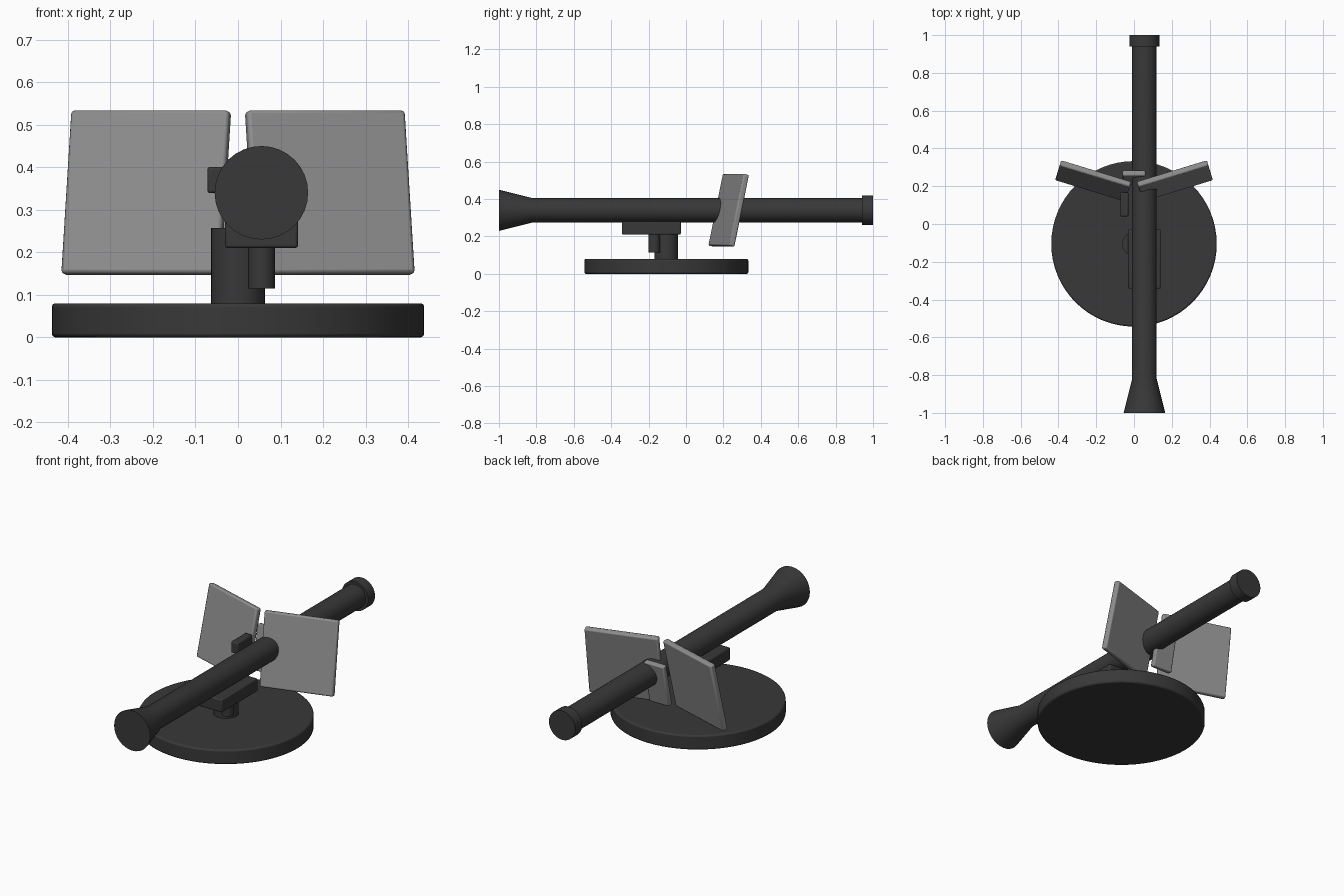
import bpy
import bmesh
from math import radians, cos, sin, pi
from mathutils import Matrix, Vector

cube = bpy.data.objects.get("Cube")
if cube:
    bpy.data.objects.remove(cube, do_unlink=True)


def make_material(name, rgb):
    mat = bpy.data.materials.new(name)
    mat.use_nodes = True
    colour = (*rgb, 1)
    mat.diffuse_color = colour
    mat.node_tree.nodes["Principled BSDF"].inputs["Base Color"].default_value = colour
    return mat


DARK = make_material("dark gunmetal", (0.04, 0.04, 0.04))
GREY = make_material("shield grey", (0.27, 0.27, 0.27))


def finish(name, bm, mat, bevel=0):
    bmesh.ops.recalc_face_normals(bm, faces=bm.faces)
    mesh = bpy.data.meshes.new(name)
    bm.to_mesh(mesh)
    bm.free()
    mesh.materials.append(mat)
    obj = bpy.data.objects.new(name, mesh)
    bpy.context.collection.objects.link(obj)
    if bevel:
        mod = obj.modifiers.new("soft edges", "BEVEL")
        mod.width = bevel
        mod.segments = 2
        mod.limit_method = "ANGLE"
        mod.angle_limit = radians(40)
    bpy.ops.object.select_all(action="DESELECT")
    bpy.context.view_layer.objects.active = obj
    obj.select_set(True)
    bpy.ops.object.shade_smooth_by_angle(angle=radians(30))
    return obj


def box(name, centre, size, mat, bevel=0.006, tilt=0, yaw=0):
    bm = bmesh.new()
    bmesh.ops.create_cube(bm, size=1)
    turn = Matrix.Rotation(radians(yaw), 4, "Z") @ Matrix.Rotation(radians(tilt), 4, "X")
    place = Matrix.Translation(centre) @ turn @ Matrix.Diagonal((*size, 1))
    bm.transform(place)
    return finish(name, bm, mat, bevel)


def turned(name, centre, profile, mat, along_y=False, sides=32, bevel=0):
    """Solid of revolution from (radius, position) pairs along z or y."""
    bm = bmesh.new()
    rings = []
    for r, h in profile:
        ring = []
        for i in range(sides):
            a = 2 * pi * i / sides
            u, v = r * cos(a), r * sin(a)
            p = (u, h, v) if along_y else (u, v, h)
            ring.append(bm.verts.new(Vector(p) + Vector(centre)))
        rings.append(ring)
    for low, high in zip(rings, rings[1:]):
        for i in range(sides):
            j = (i + 1) % sides
            bm.faces.new((low[i], low[j], high[j], high[i]))
    bm.faces.new(rings[0])
    bm.faces.new(rings[-1])
    return finish(name, bm, mat, bevel)


# Round base and pedestal
turned("base", (0, -0.105, 0), [(0.438, 0), (0.438, 0.08)], DARK, sides=64, bevel=0.008)
turned("pedestal", (0, -0.105, 0), [(0.063, 0.07), (0.063, 0.257)], DARK)

# Cradle with a hanging grip
box("cradle", (0.055, -0.185, 0.245), (0.172, 0.315, 0.07), DARK)
turned("grip", (0.056, -0.17, 0), [(0.031, 0.115), (0.031, 0.22)], DARK, sides=16)

# Tube with flared front and rear collar
AXIS = (0.055, 0, 0.34)
turned("barrel", AXIS, [(0.11, -1), (0.065, -0.82), (0.065, 0.98)], DARK, along_y=True)
turned("rear_collar", AXIS, [(0.08, 0.94), (0.08, 1)], DARK, along_y=True)

# Side sight
box("sight", (-0.051, 0.104, 0.37), (0.042, 0.128, 0.062), DARK)

# Swept, leaning shield panels and the bracket between them
for name, side in (("right_shield", -1), ("left_shield", 1)):
    box(name, (side * 0.216, 0.228, 0.34), (0.388, 0.032, 0.392), GREY,
        bevel=0.008, tilt=-12, yaw=side * 17)
box("shield_bracket", (0, 0.245, 0.3), (0.12, 0.03, 0.24), GREY, tilt=-12)
